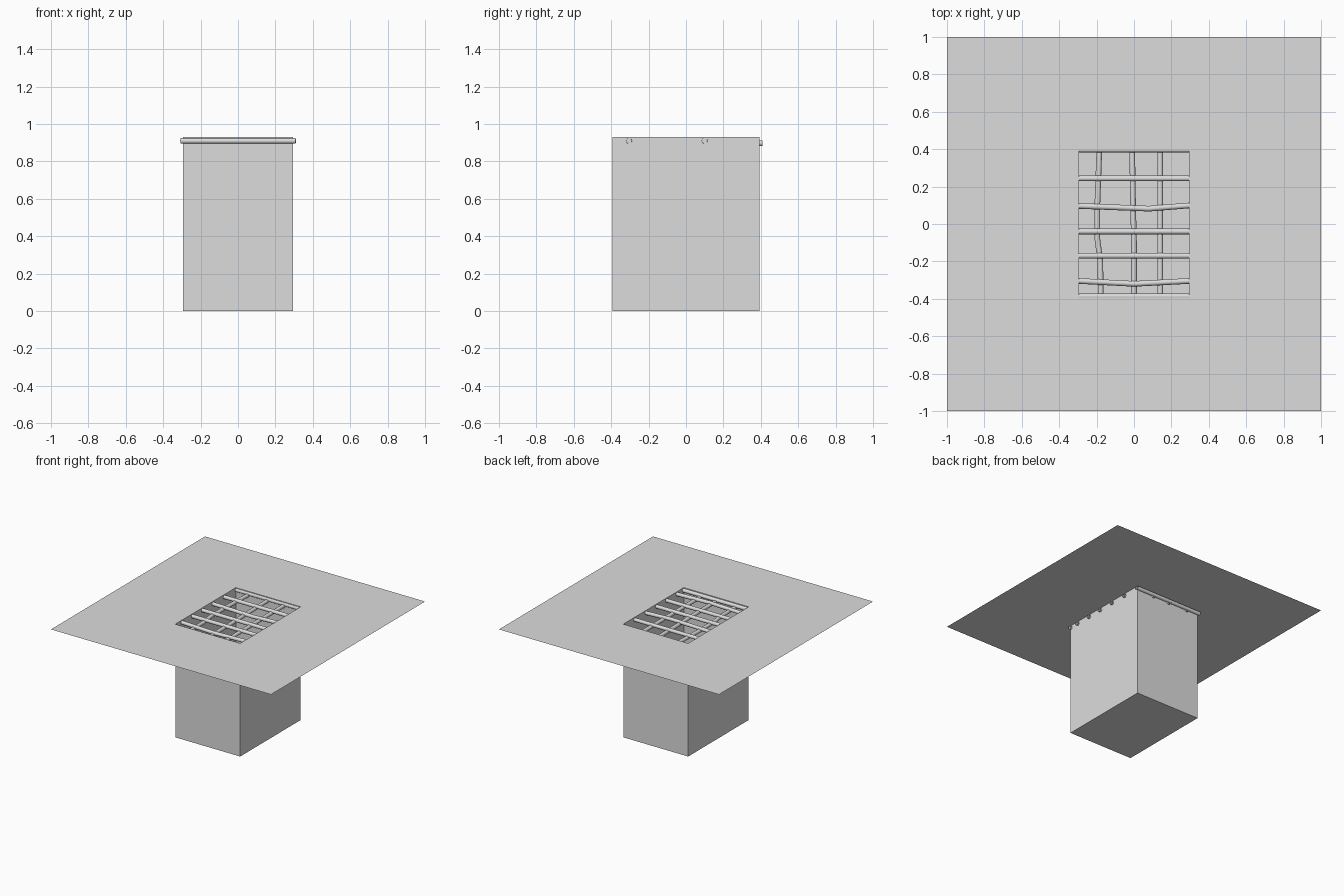
import bpy
import bmesh
from mathutils import Vector

if "Cube" in bpy.data.objects:
    bpy.data.objects.remove(bpy.data.objects["Cube"], do_unlink=True)

TOP = 0.93
HALF_X, HALF_Y = 0.295, 0.393
BAR_RADIUS = 0.015

grey = bpy.data.materials.new("light_grey")
grey.use_nodes = True
grey.diffuse_color = (0.72, 0.72, 0.72, 1)
grey.node_tree.nodes["Principled BSDF"].inputs["Base Color"].default_value = grey.diffuse_color


def add_object(name, mesh):
    obj = bpy.data.objects.new(name, mesh)
    bpy.context.collection.objects.link(obj)
    mesh.materials.clear()
    mesh.materials.append(grey)
    return obj


def add_bar(name, points):
    """Open round tube swept along a path."""
    curve = bpy.data.curves.new(name, "CURVE")
    curve.dimensions = "3D"
    curve.bevel_depth = BAR_RADIUS
    curve.bevel_resolution = 6
    spline = curve.splines.new("POLY")
    spline.points.add(len(points) - 1)
    for point, co in zip(spline.points, points):
        point.co = (*co, 1)
    path = bpy.data.objects.new(name + "_path", curve)
    bpy.context.collection.objects.link(path)
    graph = bpy.context.evaluated_depsgraph_get()
    mesh = bpy.data.meshes.new_from_object(path.evaluated_get(graph))
    bpy.data.objects.remove(path, do_unlink=True)
    bpy.data.curves.remove(curve)
    mesh.shade_smooth()
    add_object(name, mesh)


# Ground sheet with a rectangular pit sunk into it
bm = bmesh.new()
bmesh.ops.create_grid(bm, x_segments=1, y_segments=1, size=1)
bmesh.ops.translate(bm, verts=bm.verts, vec=(0, 0, TOP))
pit = bm.faces[:][0]
bmesh.ops.inset_region(bm, faces=[pit], thickness=0.5, use_boundary=True)
for v in pit.verts:
    v.co = Vector((HALF_X if v.co.x > 0 else -HALF_X,
                   HALF_Y if v.co.y > 0 else -HALF_Y, TOP))
floor = bmesh.ops.extrude_face_region(bm, geom=[pit])["geom"]
bmesh.ops.translate(bm, verts=[g for g in floor if isinstance(g, bmesh.types.BMVert)],
                    vec=(0, 0, -TOP))
if pit.is_valid:
    bmesh.ops.delete(bm, geom=[pit], context="FACES_ONLY")
mesh = bpy.data.meshes.new("ground_and_pit")
bm.to_mesh(mesh)
bm.free()
add_object("ground_and_pit", mesh)

# Upper bars across the pit; two of them are bent
cross_bars = [
    [(-0.308, 0.398), (0.308, 0.398)],
    [(-0.308, 0.244), (0.308, 0.244)],
    [(-0.308, 0.097), (0.08, 0.082), (0.308, 0.1)],
    [(-0.308, -0.04), (0.308, -0.04)],
    [(-0.308, -0.17), (0.308, -0.17)],
    [(-0.308, -0.304), (0, -0.32), (0.308, -0.304)],
    [(-0.308, -0.387), (0.308, -0.387)],
]
for i, path in enumerate(cross_bars):
    add_bar(f"cross_bar_{i + 1}", [(x, y, 0.91) for x, y in path])

# Lower bars running front to back
long_bars = [
    [(-0.185, 0.408), (-0.196, 0.1), (-0.196, -0.08), (-0.18, -0.2), (-0.178, -0.38)],
    [(-0.01, 0.408), (-0.005, 0.1), (0, -0.1), (0, -0.38)],
    [(0.14, 0.408), (0.14, -0.38)],
]
for i, path in enumerate(long_bars):
    add_bar(f"long_bar_{i + 1}", [(x, y, 0.897) for x, y in path])
